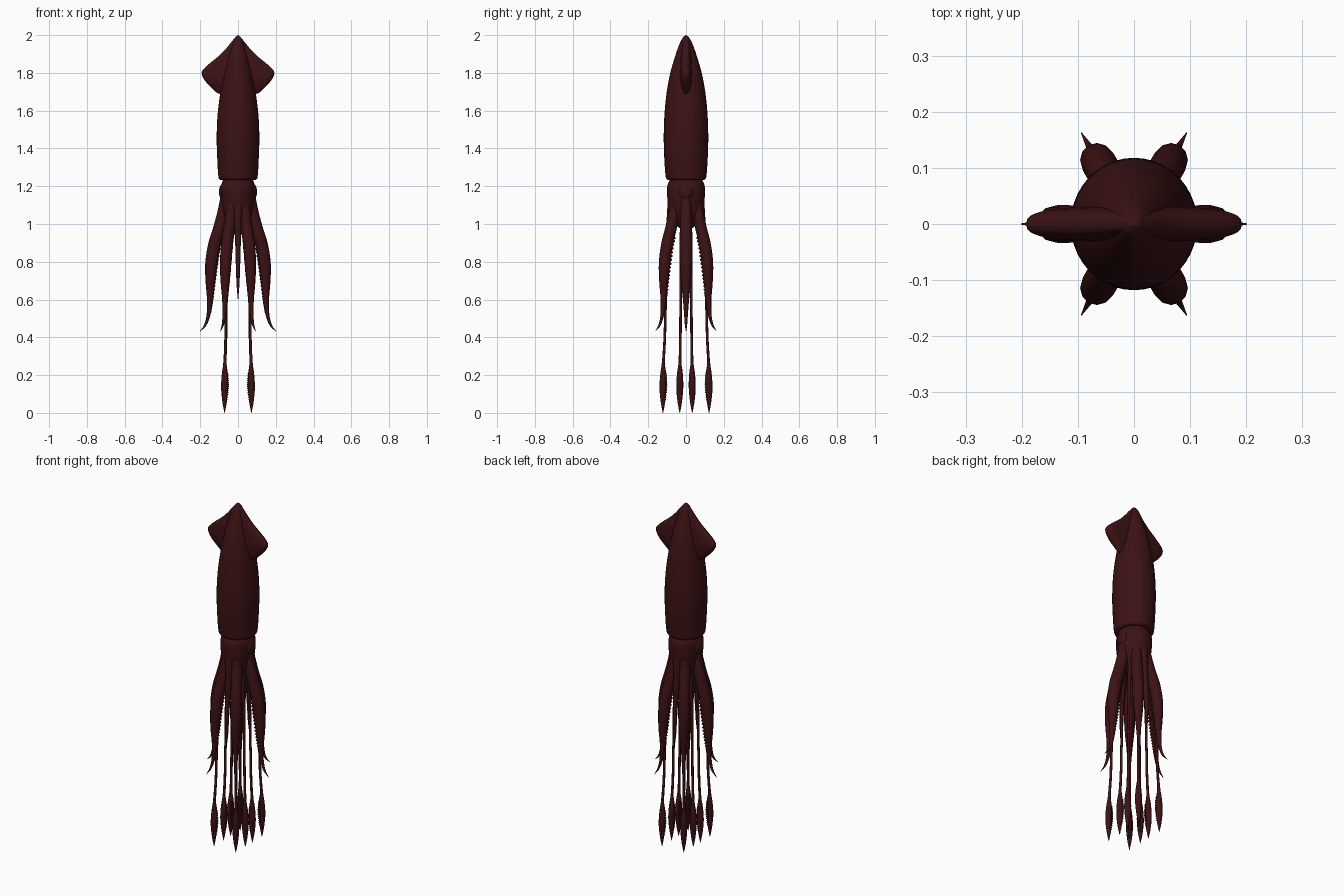
import bpy, bmesh, math
from mathutils import Vector, Matrix

cube = bpy.data.objects.get("Cube")
if cube:
    bpy.data.objects.remove(cube, do_unlink=True)

skin = bpy.data.materials.new("dark red skin")
skin.use_nodes = True
COLOR = (0.045, 0.006, 0.007, 1)
skin.diffuse_color = COLOR
bsdf = skin.node_tree.nodes["Principled BSDF"]
bsdf.inputs["Base Color"].default_value = COLOR
bsdf.inputs["Roughness"].default_value = 0.6


def smooth(rows, steps=5):
    """Catmull-Rom interpolation of tuples of any length."""
    pts = [Vector(r) for r in rows]
    pts = [2 * pts[0] - pts[1]] + pts + [2 * pts[-1] - pts[-2]]
    out = []
    for a, b, c, d in zip(pts, pts[1:], pts[2:], pts[3:]):
        for i in range(steps):
            t = i / steps
            out.append(0.5 * (2 * b + (c - a) * t + (2 * a - 5 * b + 4 * c - d) * t * t
                              + (3 * b - a - 3 * c + d) * t ** 3))
    return out + [pts[-2]]


def skin_rings(bm, rings):
    """Bridge rings of points into a closed tube."""
    loops = [[bm.verts.new(p) for p in ring] for ring in rings]
    for a, b in zip(loops, loops[1:]):
        for i in range(len(a)):
            j = (i + 1) % len(a)
            bm.faces.new((a[i], a[j], b[j], b[i]))
    bm.faces.new(loops[0])
    bm.faces.new(loops[-1])


def finish(bm, name):
    bmesh.ops.recalc_face_normals(bm, faces=bm.faces)
    mesh = bpy.data.meshes.new(name)
    bm.to_mesh(mesh)
    bm.free()
    mesh.materials.append(skin)
    for face in mesh.polygons:
        face.use_smooth = True
    obj = bpy.data.objects.new(name, mesh)
    bpy.context.collection.objects.link(obj)
    return obj


def loft(name, rows, sides=40, power=1.0):
    """Stack of (z, x radius, y radius) ovals; power below 1 squares them."""
    rings = []
    for z, rx, ry in smooth(rows):
        ring = []
        for k in range(sides):
            a = math.tau * k / sides
            c, s = math.cos(a), math.sin(a)
            ring.append((max(rx, 0.0005) * math.copysign(abs(c) ** power, c),
                         max(ry, 0.0005) * math.copysign(abs(s) ** power, s), z))
        rings.append(ring)
    bm = bmesh.new()
    skin_rings(bm, rings)
    return finish(bm, name)


def limb(name, angle, rows, suckers=None, sides=12):
    """Tube along (distance out, z, radius) rows, turned to an angle about z."""
    path = smooth(rows)
    bm = bmesh.new()
    rings = []
    for i, (d, z, r) in enumerate(path):
        before, after = path[max(i - 1, 0)], path[min(i + 1, len(path) - 1)]
        along = Vector((after[0] - before[0], 0, after[1] - before[1])).normalized()
        out = along.cross(Vector((0, 1, 0)))
        rings.append([Vector((d, 0, z)) + max(r, 0.001) *
                      (out * math.cos(a) + Vector((0, 1, 0)) * math.sin(a))
                      for a in (math.tau * k / sides for k in range(sides))])
    skin_rings(bm, rings)
    # paired suckers on the inner side
    if suckers:
        low, high = suckers
        for d, z, r in path:
            if low < z < high:
                for side in (-1, 1):
                    place = Matrix.Translation((d - r * 0.9, side * r * 0.42, z))
                    bmesh.ops.create_icosphere(bm, subdivisions=1, radius=r * 0.26, matrix=place)
    bmesh.ops.rotate(bm, verts=bm.verts, matrix=Matrix.Rotation(angle, 3, 'Z'))
    return finish(bm, name)


# body
loft("mantle", [
    (1.245, 0.07, 0.07), (1.234, 0.085, 0.087), (1.237, 0.099, 0.102),
    (1.26, 0.105, 0.109), (1.35, 0.110, 0.115), (1.46, 0.113, 0.118),
    (1.58, 0.108, 0.114), (1.70, 0.093, 0.102), (1.80, 0.075, 0.083),
    (1.89, 0.052, 0.057), (1.95, 0.033, 0.036), (1.985, 0.017, 0.018), (2.0, 0.002, 0.002)])

# fins, one rounded diamond running through the body
loft("fins", [
    (1.688, 0.09, 0.003), (1.695, 0.112, 0.014), (1.72, 0.138, 0.024),
    (1.755, 0.172, 0.030), (1.79, 0.191, 0.032), (1.815, 0.186, 0.031),
    (1.85, 0.150, 0.030), (1.89, 0.101, 0.027), (1.93, 0.062, 0.023),
    (1.97, 0.030, 0.016), (1.997, 0.006, 0.005)], power=0.7)

# head and the flesh joining the arms
loft("head", [
    (1.25, 0.075, 0.080), (1.225, 0.082, 0.090), (1.20, 0.090, 0.099),
    (1.15, 0.090, 0.100), (1.10, 0.086, 0.094), (1.05, 0.078, 0.082),
    (1.00, 0.055, 0.058), (0.96, 0.01, 0.01)])

# eyes, low bulges on each side
for side, label in ((1, "left"), (-1, "right")):
    bm = bmesh.new()
    bmesh.ops.create_uvsphere(bm, u_segments=20, v_segments=12, radius=1,
                              matrix=Matrix.Translation((side * 0.077, 0, 1.17))
                              @ Matrix.Diagonal((0.024, 0.04, 0.045, 1)))
    finish(bm, label + "_eye")

# six long arms with tips curling outward
ARM = [(0.062, 1.16, 0.026), (0.074, 1.07, 0.031), (0.096, 0.98, 0.032),
       (0.122, 0.89, 0.033), (0.138, 0.79, 0.032), (0.143, 0.69, 0.025),
       (0.145, 0.60, 0.016), (0.153, 0.52, 0.010), (0.170, 0.465, 0.006),
       (0.197, 0.432, 0.001)]
for i in range(6):
    reach = 1.02 if i % 3 == 0 else 0.95
    rows = [(d * reach, z, r * reach) for d, z, r in ARM]
    limb("arm_%d" % (i + 1), math.radians(60 * i), rows, (0.5, 0.93))

# short slender arms at front and back
SHORT_ARM = [(0.068, 1.16, 0.026), (0.076, 1.07, 0.024), (0.086, 0.98, 0.019),
             (0.097, 0.87, 0.014), (0.103, 0.76, 0.011), (0.104, 0.67, 0.007),
             (0.107, 0.60, 0.001)]
for side, label in ((1, "back"), (-1, "front")):
    limb(label + "_short_arm", side * math.pi / 2, SHORT_ARM, (0.65, 0.9))

# eight long feeding tentacles ending in leaf shaped clubs
for sx in (1, -1):
    for y in (-0.122, -0.033, 0.033, 0.122):
        far = math.hypot(0.071, y)
        k = far - 0.078
        rows = [(0.045, 1.10, 0.012), (0.055 + k * 0.4, 0.95, 0.010),
                (0.064 + k * 0.75, 0.78, 0.008), (0.067 + k * 0.9, 0.60, 0.007),
                (0.070 + k * 0.95, 0.40, 0.007), (far - 0.003, 0.27, 0.008),
                (far - 0.002, 0.22, 0.014), (far - 0.001, 0.17, 0.018),
                (far, 0.12, 0.018), (far, 0.06, 0.012), (far, 0.025, 0.006), (far, 0.0, 0.001)]
        limb("tentacle", math.atan2(y, sx * 0.071), rows, (0.06, 0.21))
